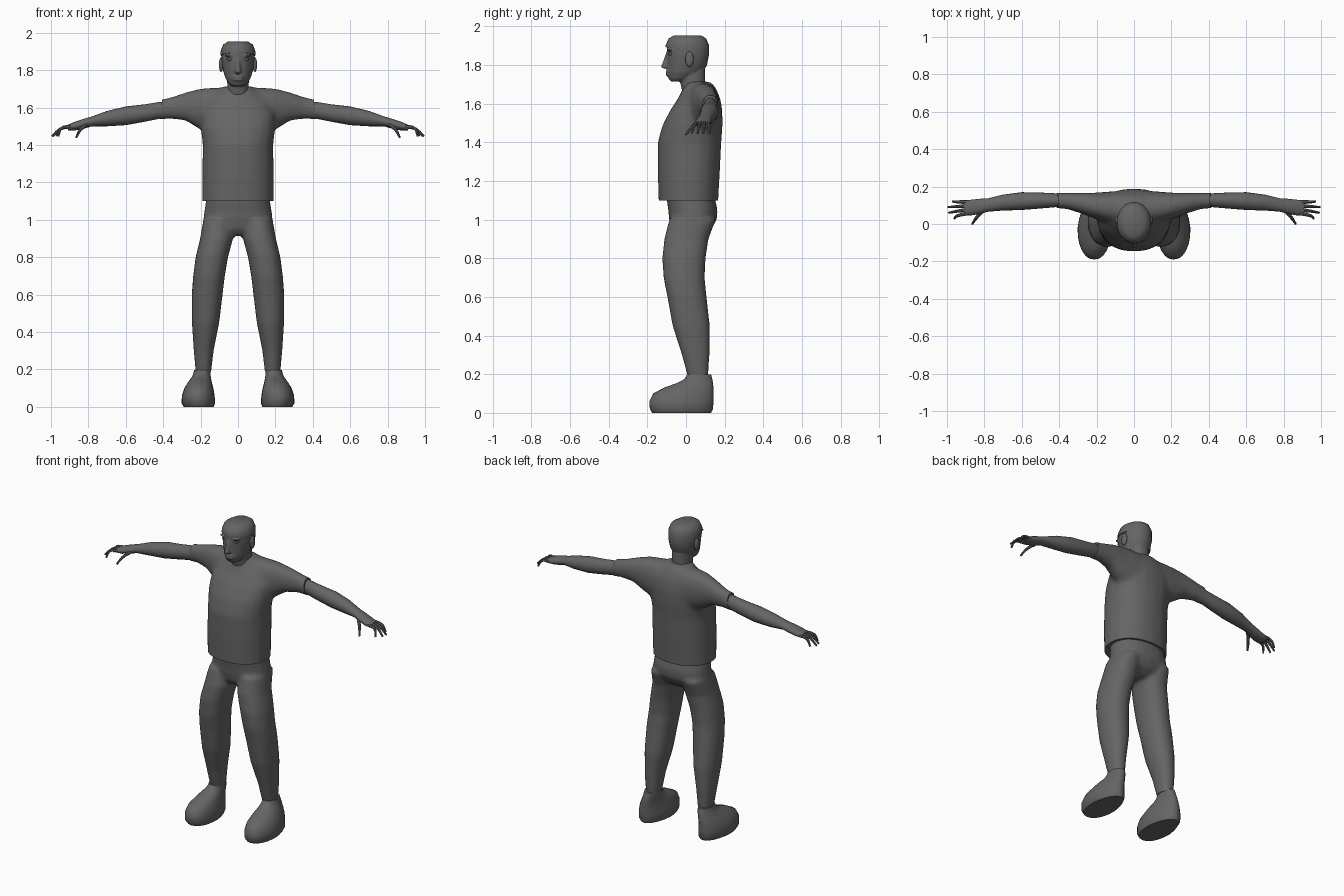
import bpy, bmesh, math
from mathutils import Vector

cube = bpy.data.objects.get("Cube")
if cube:
    bpy.data.objects.remove(cube, do_unlink=True)

grey = bpy.data.materials.new("mid grey")
grey.use_nodes = True
tone = (0.13, 0.13, 0.13, 1)
grey.diffuse_color = tone
grey.node_tree.nodes["Principled BSDF"].inputs["Base Color"].default_value = tone
made = []


def finish(name, bm):
    """Turn a bmesh into a grey object."""
    bmesh.ops.recalc_face_normals(bm, faces=bm.faces)
    mesh = bpy.data.meshes.new(name)
    bm.to_mesh(mesh)
    bm.free()
    mesh.materials.clear()
    mesh.materials.append(grey)
    obj = bpy.data.objects.new(name, mesh)
    bpy.context.collection.objects.link(obj)
    made.append(obj)
    return obj


def loft(bm, rings, axis="z", s=1, n=20, power=0.9, heel=0):
    """Skin rings of (position, a0, a1, b0, b1): a, b are x, y or y, z bounds."""
    loops = []
    for t, a0, a1, b0, b1 in rings:
        loop = []
        for i in range(n):
            ang = math.tau * i / n
            c, d = math.cos(ang), math.sin(ang)
            u = math.copysign(abs(c) ** power, c)
            v = math.copysign(abs(d) ** power, d)
            u *= 1 - heel * max(v, 0)
            a = (a0 + a1) / 2 + u * (a1 - a0) / 2
            b = (b0 + b1) / 2 + v * (b1 - b0) / 2
            co = (a * s, b, t) if axis == "z" else (t * s, a, b)
            loop.append(bm.verts.new(co))
        loops.append(loop)
    for p, q in zip(loops, loops[1:]):
        for i in range(n):
            j = (i + 1) % n
            bm.faces.new((p[i], p[j], q[j], q[i]))
    bm.faces.new(loops[0])
    bm.faces.new(loops[-1])


def even(rows):
    """Rings that are symmetric about x = 0."""
    return [(z, -w, w, y0, y1) for z, w, y0, y1 in rows]


def ball(bm, centre, size):
    new = bmesh.ops.create_uvsphere(bm, u_segments=16, v_segments=10, radius=1)["verts"]
    for v in new:
        v.co = Vector(centre) + Vector(a * b for a, b in zip(v.co, size))


def slice_off(bm, point, normal):
    """Cut away what lies on the normal's side and close the hole."""
    geom = bm.verts[:] + bm.edges[:] + bm.faces[:]
    bmesh.ops.bisect_plane(bm, geom=geom, plane_co=point, plane_no=normal, clear_outer=True)
    bmesh.ops.holes_fill(bm, edges=[e for e in bm.edges if e.is_boundary], sides=0)


def evaluated(obj):
    mesh = bpy.data.meshes.new_from_object(obj.evaluated_get(bpy.context.evaluated_depsgraph_get()))
    bm = bmesh.new()
    bm.from_mesh(mesh)
    bpy.data.meshes.remove(mesh)
    bpy.data.objects.remove(obj, do_unlink=True)
    return bm


def fuse(name, bm, voxel, rounds, cuts=()):
    """Blend overlapping volumes into one skin, then trim it."""
    obj = finish(name + "_base", bm)
    made.remove(obj)
    remesh = obj.modifiers.new("blend", "REMESH")
    remesh.mode = "VOXEL"
    remesh.voxel_size = voxel
    soft = obj.modifiers.new("soften", "SMOOTH")
    soft.factor = 0.5
    soft.iterations = rounds
    bm = evaluated(obj)
    for point, normal in cuts:
        slice_off(bm, point, normal)
    return finish(name, bm)


def finger(name, points, s):
    """Tapered, bent tube."""
    curve = bpy.data.curves.new(name, "CURVE")
    curve.dimensions = "3D"
    curve.bevel_depth = 0.011
    curve.bevel_resolution = 2
    curve.resolution_u = 4
    curve.use_fill_caps = True
    line = curve.splines.new("BEZIER")
    line.bezier_points.add(len(points) - 1)
    for k, (bp, p) in enumerate(zip(line.bezier_points, points)):
        bp.co = (p[0] * s, p[1], p[2])
        bp.handle_left_type = bp.handle_right_type = "AUTO"
        bp.radius = 1 - 0.25 * k
    obj = bpy.data.objects.new(name + "_path", curve)
    bpy.context.collection.objects.link(obj)
    bpy.context.view_layer.update()
    finish(name, evaluated(obj))


# Shirt: trunk and both sleeves
shirt = bmesh.new()
loft(shirt, even([(1.04, .19, -.14, .165), (1.1, .192, -.142, .167), (1.25, .192, -.147, .176),
                  (1.4, .189, -.147, .183), (1.49, .2, -.122, .19), (1.57, .2, -.08, .188),
                  (1.63, .17, -.04, .178), (1.69, .1, -.012, .15), (1.715, .075, .0, .125)]))
for s in (1, -1):
    loft(shirt, [(0, -.01, .18, 1.42, 1.708), (.12, .0, .175, 1.45, 1.708),
                 (.2, .025, .168, 1.48, 1.703), (.28, .055, .167, 1.53, 1.682),
                 (.36, .08, .167, 1.54, 1.655), (.46, .088, .167, 1.533, 1.635)], "x", s)
fuse("shirt", shirt, 0.014, 9,
     [((0, 0, 1.1), (0, 0, -1)), ((.41, 0, 1.6), (1, 0, .1)), ((-.41, 0, 1.6), (-1, 0, .1))])

# Trousers: hips and both legs
trousers = bmesh.new()
loft(trousers, even([(1.2, .168, -.1, .147), (1.1, .172, -.1, .152), (1.05, .18, -.092, .164),
                     (1, .186, -.088, .16), (.95, .165, -.078, .13), (.915, .06, -.05, .08)]))
for s in (1, -1):
    loft(trousers, [(1, .03, .186, -.088, .155), (.9, .026, .203, -.113, .117),
                    (.8, .053, .227, -.123, .102), (.7, .07, .24, -.117, .097),
                    (.6, .082, .248, -.097, .107), (.45, .1, .247, -.07, .124),
                    (.3, .13, .237, -.022, .122), (.18, .144, .226, .01, .115),
                    (.1, .146, .224, .012, .115)], s=s)
fuse("trousers", trousers, 0.012, 6, [((0, 0, 1.14), (0, 0, 1)), ((0, 0, .19), (0, 0, -1))])

# Head: skull, jaw, neck, brow, nose and lips
SKULL = even([(1.715, .034, -.08, -.01), (1.73, .052, -.09, .03), (1.76, .069, -.097, .075),
              (1.8, .08, -.098, .103), (1.85, .088, -.1, .113), (1.9, .088, -.1, .113),
              (1.932, .076, -.086, .1), (1.948, .05, -.06, .075)])
head = bmesh.new()
loft(head, SKULL, n=24, power=1)
loft(head, even([(1.62, .06, -.01, .11), (1.7, .057, -.028, .1), (1.8, .06, -.035, .1)]))
loft(head, even([(1.782, .012, -.116, -.08), (1.79, .018, -.13, -.08),
                 (1.81, .014, -.122, -.08), (1.86, .009, -.105, -.08)]), n=12)
for z in (1.75, 1.765):
    ball(head, (0, -.092, z), (.03, .014, .009))
for s in (1, -1):
    ball(head, (s * .042, -.08, 1.878), (.026, .018, .008))
fuse("head", head, 0.006, 3)

# Hair: a cap above the brow and a fall behind the ears
for name, cuts in (("hair_top", [((0, -.1, 1.892), (0, -.12, -1))]),
                   ("hair_back", [((0, .04, 1.85), (0, -1, .15)), ((0, 0, 1.77), (0, -.2, -1))])):
    hair = bmesh.new()
    loft(hair, SKULL, n=24, power=1)
    for v in hair.verts:
        v.co = Vector((0, 0, 1.84)) + (v.co - Vector((0, 0, 1.84))) * 1.05
    for point, normal in cuts:
        slice_off(hair, point, normal)
    finish(name, hair)

for s, side in ((1, "left"), (-1, "right")):
    # Ear and eye
    ear = bmesh.new()
    ball(ear, (s * .09, .018, 1.83), (.012, .022, .04))
    finish(side + "_ear", ear)
    eye = bmesh.new()
    ball(eye, (s * .042, -.079, 1.857), (.016, .012, .008))
    finish(side + "_eye", eye)

    # Bare arm running into the palm
    arm = bmesh.new()
    loft(arm, [(.36, .092, .157, 1.55, 1.635), (.42, .09, .164, 1.54, 1.63),
               (.5, .083, .168, 1.524, 1.617), (.6, .075, .17, 1.506, 1.606),
               (.7, .072, .157, 1.5, 1.582), (.78, .066, .137, 1.5, 1.553),
               (.82, .055, .135, 1.488, 1.541), (.87, .046, .13, 1.478, 1.525),
               (.91, .046, .125, 1.478, 1.508)], "x", s, power=1)
    finish(side + "_arm", arm)

    # Fingers and thumb
    for k, reach in enumerate((.96, .99, .995, .97)):
        base, tip = .057 + .02 * k, .03 + .03 * k
        finger(f"{side}_finger_{k + 1}",
               [(.89, base, 1.497), (.945, (base + tip) / 2, 1.488), (reach, tip, 1.447)], s)
    finger(side + "_thumb", [(.81, .07, 1.51), (.845, .03, 1.478), (.865, .0, 1.44)], s)

    # Ankle and shoe
    ankle = bmesh.new()
    loft(ankle, [(.1, .152, .218, .025, .105), (.25, .152, .218, .025, .105)], s=s)
    finish(side + "_ankle", ankle)
    shoe = bmesh.new()
    loft(shoe, [(0, .13, .29, -.175, .13), (.02, .122, .302, -.187, .14),
                (.06, .125, .3, -.19, .142), (.1, .132, .287, -.17, .142),
                (.13, .14, .268, -.115, .142), (.155, .145, .25, -.045, .14),
                (.175, .147, .24, -.008, .136), (.198, .148, .234, .005, .13)],
         s=s, n=24, heel=.2)
    finish(side + "_shoe", shoe)

# Smooth shading with sharp hems and soles
bpy.ops.object.select_all(action="DESELECT")
for obj in made:
    obj.select_set(True)
bpy.context.view_layer.objects.active = made[0]
bpy.ops.object.shade_smooth_by_angle(angle=math.radians(40))
